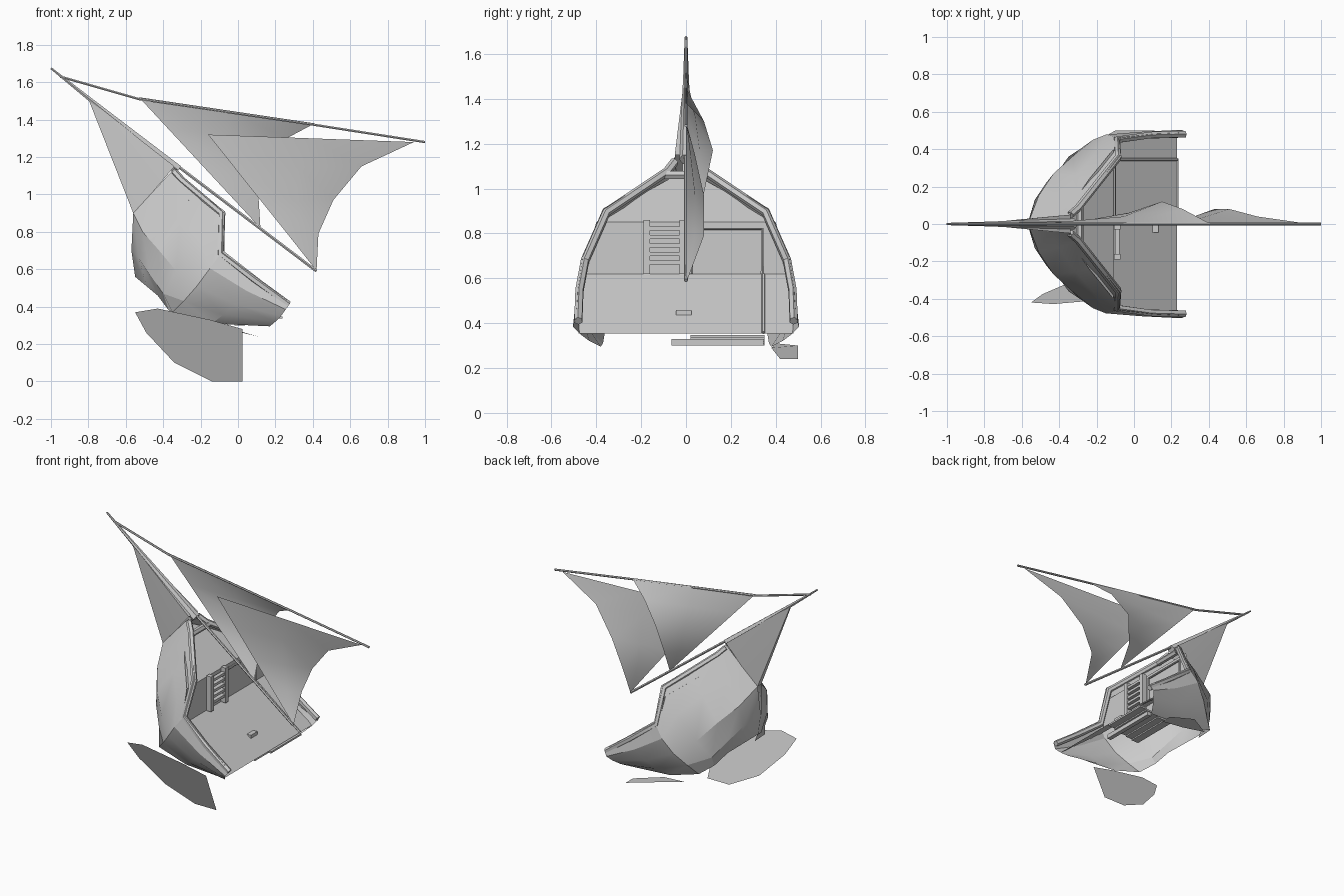
import bpy, bmesh, math
from mathutils import Vector

if "Cube" in bpy.data.objects:
    bpy.data.objects.remove(bpy.data.objects["Cube"])


def finish(ob, angle=35):
    bpy.ops.object.select_all(action='DESELECT')
    ob.select_set(True)
    bpy.context.view_layer.objects.active = ob
    bpy.ops.object.shade_smooth_by_angle(angle=math.radians(angle))


def mesh(name, verts, faces, mirror=False, angle=35):
    me = bpy.data.meshes.new(name)
    me.from_pydata(verts, [], faces)
    bm = bmesh.new()
    bm.from_mesh(me)
    bmesh.ops.recalc_face_normals(bm, faces=bm.faces)
    bm.to_mesh(me)
    bm.free()
    ob = bpy.data.objects.new(name, me)
    bpy.context.collection.objects.link(ob)
    if mirror:
        m = ob.modifiers.new("mirror", 'MIRROR')
        m.use_axis = (False, True, False)
    finish(ob, angle)
    return ob


def grid(name, rows, mirror=False, angle=35):
    n = len(rows[0])
    faces = [(i * n + j, i * n + j + 1, (i + 1) * n + j + 1, (i + 1) * n + j)
             for i in range(len(rows) - 1) for j in range(n - 1)]
    return mesh(name, [p for r in rows for p in r], faces, mirror, angle)


def tube(name, pts, r, mirror=False, taper=None):
    cu = bpy.data.curves.new(name, 'CURVE')
    cu.dimensions = '3D'
    cu.bevel_depth = r
    cu.bevel_resolution = 1
    cu.use_fill_caps = True
    sp = cu.splines.new('POLY')
    sp.points.add(len(pts) - 1)
    for i, p in enumerate(pts):
        sp.points[i].co = (*p, 1)
        sp.points[i].radius = taper[i] if taper else 1
    ob = bpy.data.objects.new(name, cu)
    bpy.context.collection.objects.link(ob)
    bpy.ops.object.select_all(action='DESELECT')
    ob.select_set(True)
    bpy.context.view_layer.objects.active = ob
    bpy.ops.object.convert(target='MESH')
    ob = bpy.context.object
    if mirror:
        m = ob.modifiers.new("mirror", 'MIRROR')
        m.use_axis = (False, True, False)
    finish(ob, 50)
    return ob


def box(name, c, size):
    bpy.ops.mesh.primitive_cube_add(size=1, location=c)
    ob = bpy.context.object
    ob.name = name
    ob.scale = size
    return ob


def sail(name, head, tack, trail):
    # straight leading edge head->tack, curved trailing edge bulging to +y
    a, b = Vector(head), Vector(tack)
    n = len(trail) - 1
    rows = []
    for i, t in enumerate(trail):
        lead, t = a.lerp(b, i / n), Vector(t)
        rows.append([lead, lead.lerp(t, 0.5), t])
    return grid(name, rows, angle=60)


# hull frames from stem to broken end: gunwale, widest line, chine, bottom
hull = [
    [(-.34, .05, 1.14), (-.56, .02, .90), (-.57, 0, .70), (-.55, 0, .56)],
    [(-.30, .09, 1.09), (-.51, .15, .80), (-.53, .13, .66), (-.49, .12, .51)],
    [(-.19, .22, 1.0), (-.43, .27, .71), (-.47, .22, .57), (-.43, .16, .46)],
    [(-.07, .37, .91), (-.33, .36, .59), (-.40, .29, .47), (-.37, .22, .38)],
    [(-.08, .46, .70), (-.22, .45, .51), (-.29, .40, .43), (-.35, .36, .37)],
    [(.10, .48, .56), (-.01, .46, .41), (-.08, .42, .355), (-.14, .37, .31)],
    [(.28, .49, .42), (.23, .47, .35), (.20, .43, .32), (.17, .38, .295)],
]
# sides bulge a little between gunwale and widest line
for f in hull:
    mid = Vector(f[0]).lerp(Vector(f[1]), .5)
    mid.y *= 1.05
    f.insert(1, mid)
grid("hull_side", hull, True, 20)

# narrow beak under the bowsprit
mesh("beak", [(-.80, .006, 1.51), (-.56, .02, .90), (-.45, .04, 1.02), (-.34, .05, 1.15),
              (-.80, -.006, 1.51), (-.56, -.02, .90), (-.45, -.04, 1.02), (-.34, -.05, 1.15)],
     [(0, 1, 2), (0, 2, 3), (4, 6, 5), (4, 7, 6), (0, 4, 5, 1), (0, 3, 7, 4)])

# gunwale rails and bow crossbar
tube("gunwale_rail", [(-.34, .05, 1.12), (-.30, .085, 1.075), (-.085, .355, .895),
                      (-.092, .45, .68), (.085, .475, .545), (.27, .48, .41)], .02, True)
tube("bow_crossbar", [(-.29, -.10, 1.06), (-.29, .10, 1.06)], .02)

# decks and bulkhead
mesh("upper_deck", [(-.11, -.40, .85), (-.11, .40, .85), (-.24, .24, .95), (-.35, .08, 1.04),
                    (-.40, 0, 1.08), (-.35, -.08, 1.04), (-.24, -.24, .95)], [tuple(range(7))])
mesh("bulkhead", [(-.11, -.45, .62), (-.11, .45, .62), (-.11, .44, .70), (-.11, .40, .85),
                  (-.11, -.40, .85), (-.11, -.44, .70)], [tuple(range(6))])
mesh("lower_deck", [(-.11, -.455, .62), (-.11, .455, .62), (.23, .48, .355), (.23, -.48, .355)],
     [(0, 1, 2, 3)])

# frame of the companionway
tube("door_frame", [(-.105, .025, .62), (-.105, .025, .82), (-.105, .34, .82), (-.105, .34, .62)], .008)
tube("hatch_edge", [(-.10, .345, .617), (.23, .345, .358)], .008)

# ladder to the upper deck
for y in (-.175, -.015):
    box("ladder_rail", (-.09, y, .74), (.035, .03, .24))
for i in range(5):
    box("ladder_rung", (-.09, -.095, .67 + i * .038), (.025, .13, .018))

# stairs below the deck edge, and deck block
for i in range(5):
    box("stair_tread", (.21 - i * .05, .185, .342 - i * .009), (.055, .33, .012))
box("stair_beam", (.16, .14, .315), (.03, .41, .03))
box("deck_block", (.115, -.01, .447), (.03, .07, .022))

# spars: heavy bowsprit tapering forward, thin boom aft
tube("bowsprit", [(-1, 0, 1.675), (-.80, 0, 1.515), (-.32, 0, 1.13)], .03, taper=[.2, .4, 1])
tube("boom", [(-.34, 0, 1.165), (.42, 0, .59)], .009)
tube("yard", [(-.95, 0, 1.63), (-.53, 0, 1.51), (.41, 0, 1.372), (1, 0, 1.28)], .007)

# sails
sail("inner_sail", (-.53, 0, 1.52), (.12, 0, .82),
     [(.41, 0, 1.38), (.26, .08, 1.30), (.15, .12, 1.17), (.11, .08, .98), (.12, .005, .82)])
sail("outer_sail", (-.16, 0, 1.32), (.415, 0, .60),
     [(.94, 0, 1.28), (.66, .04, 1.15), (.51, .08, .97), (.43, .08, .79), (.42, .005, .59)])

# torn hull plates
outline = [(-.55, .37), (-.43, .39), (-.15, .33), (.025, .28), (.025, 0), (-.14, 0), (-.34, .10), (-.49, .26)]
mesh("loose_hull_plate", [(x, -.27 - .405 * z, z) for x, z in outline], [tuple(range(8))])
mesh("loose_plank", [(.11, .50, .24), (.11, .42, .24), (-.10, .38, .29), (-.27, .40, .31), (-.1, .50, .30)],
     [(0, 1, 2, 3, 4)])
